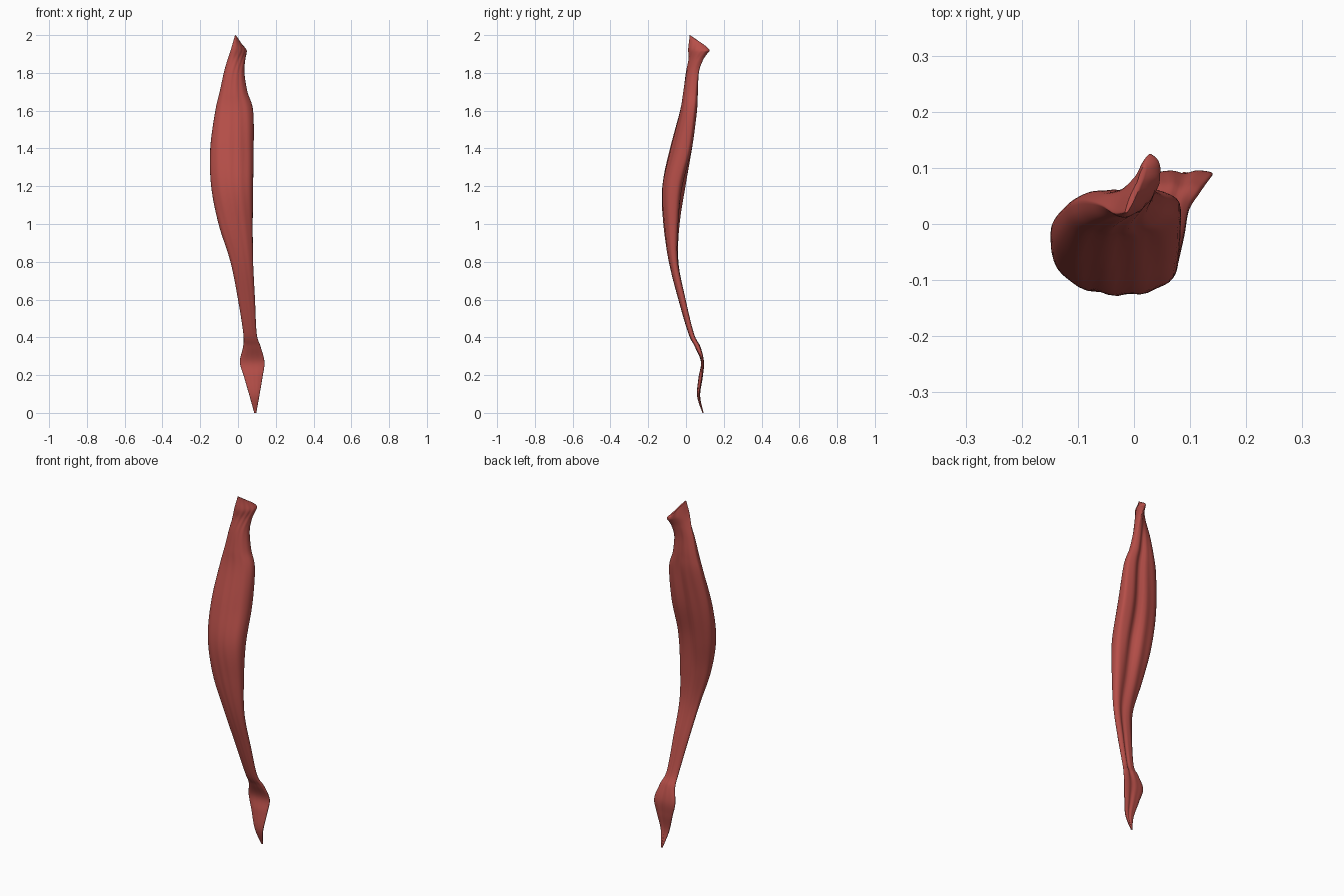
import bpy, bmesh, math
from mathutils import Vector

cube = bpy.data.objects.get("Cube")
if cube:
    bpy.data.objects.remove(cube, do_unlink=True)

RING = 48      # points around each cross-section
STEPS = 8      # rings between two stations

# Stations: height, left edge x y, right edge x y, front bulge, back bulge
STATIONS = [
    (2, -.015, .02, .02, .105, .006, .004),
    (1.93, -.035, .018, .03, .125, .04, .006),
    (1.87, -.055, .03, .03, .09, .042, .008),
    (1.8, -.075, .035, .032, .06, .046, .015),
    (1.7, -.097, .035, .05, .045, .054, .024),
    (1.6, -.12, .025, .08, .035, .06, .03),
    (1.4, -.147, -.01, .083, .005, .08, .036),
    (1.2, -.142, -.045, .08, -.055, .074, .045),
    (1, -.103, -.068, .078, -.065, .052, .033),
    (.8, -.04, -.063, .08, -.06, .029, .022),
    (.6, 0, -.02, .09, -.016, .022, .018),
    (.42, .028, .028, .099, .03, .016, .014),
    (.35, .027, .063, .12, .063, .016, .014),
    (.27, .01, .083, .14, .088, .006, .01),
    (.19, .032, .078, .13, .08, .012, .01),
    (.09, .061, .067, .113, .067, .008, .008),
    (0, .086, .09, .097, .09, .003, .003),
]


def blend(i, f):
    """Smooth curve through the stations (Catmull-Rom)."""
    last = len(STATIONS) - 1
    p = [STATIONS[min(max(i + k, 0), last)] for k in (-1, 0, 1, 2)]
    return [b + f * (c - a + f * (2 * a - 5 * b + 4 * c - d + f * (3 * (b - c) + d - a))) / 2
            for a, b, c, d in zip(*p)]


def section(s):
    """Flattened strap section: full front, furrowed back."""
    z, lx, ly, rx, ry, front, back = s
    left, right = Vector((lx, ly)), Vector((rx, ry))
    chord = right - left
    out = Vector((chord.y, -chord.x)).normalized()
    points = []
    for k in range(RING):
        t = math.tau * k / RING
        u = (1 - math.cos(t)) / 2
        bow = abs(math.sin(t)) ** 0.75
        if t < math.pi:
            offset = front * bow
            ripple = 0.03 * math.sin(26 * u + 7 * z)
        else:
            offset = -back * bow
            ripple = -0.55 * math.exp(-((u - 0.62) / 0.13) ** 2)
            ripple += 0.06 * math.sin(20 * u - 5 * z)
        xy = left + chord * u + out * offset * (1 + ripple)
        # The upper end slopes down toward its hooked rear tip
        height = z - 0.65 * max(0, z - 1.91) * u
        points.append((xy.x, xy.y, max(height, 0)))
    return points


# Muscle belly, tapering tendon and flared lower end as one lofted skin
bm = bmesh.new()
rings = []
for i in range(len(STATIONS) - 1):
    for j in range(STEPS):
        rings.append([bm.verts.new(p) for p in section(blend(i, j / STEPS))])
rings.append([bm.verts.new(p) for p in section(STATIONS[-1])])
for upper, lower in zip(rings, rings[1:]):
    for k in range(RING):
        n = (k + 1) % RING
        bm.faces.new((upper[k], lower[k], lower[n], upper[n]))
bm.faces.new(rings[0])
bm.faces.new(rings[-1][::-1])
bmesh.ops.recalc_face_normals(bm, faces=bm.faces)

mesh = bpy.data.meshes.new("muscle_strap")
bm.to_mesh(mesh)
bm.free()
muscle = bpy.data.objects.new("muscle_strap", mesh)
bpy.context.collection.objects.link(muscle)

# Muscle red
red = bpy.data.materials.new("muscle_red")
red.use_nodes = True
colour = (0.47, 0.078, 0.066, 1)
red.diffuse_color = colour
shader = red.node_tree.nodes["Principled BSDF"]
shader.inputs["Base Color"].default_value = colour
shader.inputs["Roughness"].default_value = 0.6
mesh.materials.append(red)

bpy.context.view_layer.objects.active = muscle
muscle.select_set(True)
bpy.ops.object.shade_smooth_by_angle(angle=math.radians(50))
